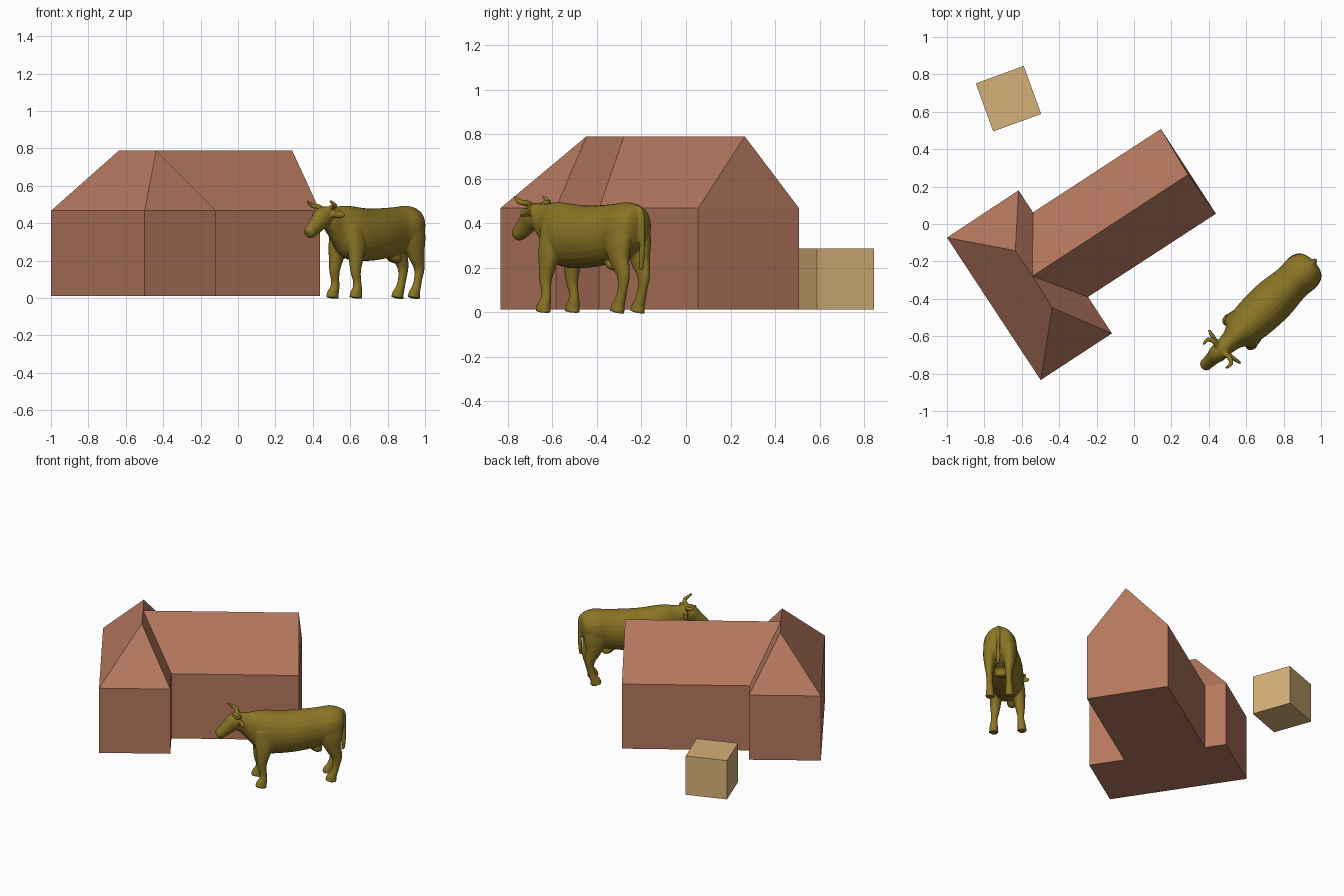
import bpy, bmesh, math
from mathutils import Vector, Matrix


def srgb(r, g, b):
    f = lambda c: ((c / 255 + 0.055) / 1.055) ** 2.4 if c > 10 else c / 3294
    return (f(r), f(g), f(b), 1)


def material(name, rgb):
    m = bpy.data.materials.new(name)
    m.diffuse_color = srgb(*rgb)
    return m


BRICK = material("brick", (181, 120, 94))
STRAW = material("straw", (213, 177, 119))
HIDE = material("olive_hide", (138, 117, 37))


def add_object(name, bm, mat):
    bmesh.ops.recalc_face_normals(bm, faces=bm.faces[:])
    me = bpy.data.meshes.new(name)
    bm.to_mesh(me)
    bm.free()
    me.materials.append(mat)
    ob = bpy.data.objects.new(name, me)
    bpy.context.collection.objects.link(ob)
    return ob


# Barn: T-shaped footprint, hipped cross wing, gabled main wing
BASE, EAVE, RIDGE = 0.012, 0.467, 0.79
plan = [(-1, -0.073), (-0.617, 0.18), (-0.54, 0.062), (0.144, 0.508),
        (0.438, 0.055), (-0.246, -0.39), (-0.118, -0.585), (-0.499, -0.834)]
ridge = [(-0.635, -0.142), (-0.543, -0.279), (-0.437, -0.447), (0.289, 0.264)]
bm = bmesh.new()
low = [bm.verts.new((x, y, BASE)) for x, y in plan]
a, b, c, d, e, f, g, h = eave = [bm.verts.new((x, y, EAVE)) for x, y in plan]
r1, r2, r3, r4 = [bm.verts.new((x, y, RIDGE)) for x, y in ridge]
bm.faces.new(low)
for i in range(8):
    j = (i + 1) % 8
    bm.faces.new((low[i], low[j], eave[j], eave[i]))
for roof in ((a, b, r1), (b, c, r2, r1), (c, d, r4, r2), (d, e, r4),
             (e, f, r2, r4), (f, g, r3, r2), (g, h, r3), (h, a, r1, r2, r3)):
    bm.faces.new(roof)
add_object("barn", bm, BRICK)

# Bale
bm = bmesh.new()
bmesh.ops.create_cube(bm, size=0.273)
bale = add_object("bale", bm, STRAW)
bale.location = (-0.671, 0.67, 0.012 + 0.1365)
bale.rotation_euler.z = math.radians(20)


# Cow, in local axes: x forward, y left, z up
def smooth_path(pts, n=4):
    """Catmull-Rom interpolation of (x, y, z, side radius, other radius)."""
    P = [Vector(p) for p in pts]
    out = []
    for i in range(len(P) - 1):
        p0, p1, p2, p3 = P[max(i - 1, 0)], P[i], P[i + 1], P[min(i + 2, len(P) - 1)]
        for k in range(n):
            t = k / n
            out.append(0.5 * (2 * p1 + (p2 - p0) * t + (2 * p0 - 5 * p1 + 4 * p2 - p3) * t * t
                              + (3 * p1 - p0 - 3 * p2 + p3) * t ** 3))
    return out + [P[-1]]


def tube(bm, pts, side=(0, 1, 0), upright=False, sides=16):
    path = smooth_path(pts)
    pos = [Vector(p[:3]) for p in path]
    rings = []
    for i, p in enumerate(path):
        tan = (pos[min(i + 1, len(pos) - 1)] - pos[max(i - 1, 0)]).normalized()
        if upright:
            tan = Vector((1, 0, 0))
        s = Vector(side)
        u = (s - tan * s.dot(tan)).normalized()
        w = tan.cross(u)
        rings.append([bm.verts.new(pos[i] + u * p[3] * math.cos(q) + w * p[4] * math.sin(q))
                      for q in (2 * math.pi * k / sides for k in range(sides))])
    for A, B in zip(rings, rings[1:]):
        for k in range(sides):
            j = (k + 1) % sides
            bm.faces.new((A[k], A[j], B[j], B[k]))
    bm.faces.new(rings[0])
    bm.faces.new(rings[-1])


bm = bmesh.new()
# Body and neck: (forward, top, bottom, half width)
body = [(-0.085, 0.44, 0.37, 0.03), (-0.065, 0.475, 0.30, 0.08), (0.0, 0.494, 0.25, 0.107),
        (0.08, 0.487, 0.225, 0.103), (0.2, 0.48, 0.205, 0.117), (0.3, 0.48, 0.198, 0.117),
        (0.4, 0.491, 0.20, 0.108), (0.465, 0.494, 0.225, 0.088), (0.52, 0.488, 0.285, 0.06),
        (0.57, 0.487, 0.345, 0.05), (0.6, 0.475, 0.37, 0.035)]
tube(bm, [(x, 0, (t + b) / 2, w, (t - b) / 2) for x, t, b, w in body], upright=True, sides=24)
# Head
tube(bm, [(0.565, 0, 0.45, 0.04, 0.042), (0.615, 0, 0.432, 0.05, 0.057),
          (0.66, 0, 0.395, 0.039, 0.047), (0.7, 0, 0.362, 0.034, 0.038),
          (0.72, 0, 0.35, 0.032, 0.033), (0.733, 0, 0.343, 0.02, 0.022)])
# Udder
tube(bm, [(0.07, 0, 0.235, 0.03, 0.03), (0.09, 0, 0.215, 0.045, 0.045),
          (0.1, 0, 0.195, 0.03, 0.03)])
# Tail with tuft
tube(bm, [(-0.06, 0, 0.47, 0.014, 0.014), (-0.09, 0, 0.44, 0.012, 0.012),
          (-0.094, 0, 0.34, 0.011, 0.011), (-0.088, 0, 0.25, 0.014, 0.014),
          (-0.085, 0, 0.19, 0.01, 0.01)], sides=10)
for s in (1, -1):
    # Front leg
    tube(bm, [(0.43, s * 0.06, 0.38, 0.04, 0.065), (0.435, s * 0.072, 0.28, 0.042, 0.06),
              (0.447, s * 0.078, 0.2, 0.035, 0.04), (0.452, s * 0.082, 0.14, 0.027, 0.029),
              (0.444, s * 0.085, 0.09, 0.021, 0.023), (0.446, s * 0.088, 0.05, 0.025, 0.027),
              (0.456, s * 0.09, 0.025, 0.028, 0.035), (0.46, s * 0.09, 0.0, 0.031, 0.038)])
    # Hind leg
    tube(bm, [(0.01, s * 0.05, 0.42, 0.05, 0.07), (0.005, s * 0.06, 0.32, 0.048, 0.078),
              (-0.012, s * 0.064, 0.235, 0.036, 0.053), (-0.035, s * 0.063, 0.165, 0.025, 0.034),
              (-0.028, s * 0.062, 0.1, 0.02, 0.024), (-0.012, s * 0.062, 0.05, 0.024, 0.026),
              (0.0, s * 0.063, 0.025, 0.027, 0.034), (0.006, s * 0.063, 0.0, 0.03, 0.037)])
    # Horn
    tube(bm, [(0.6, s * 0.025, 0.475, 0.015, 0.015), (0.595, s * 0.06, 0.49, 0.014, 0.014),
              (0.613, s * 0.09, 0.495, 0.012, 0.012), (0.648, s * 0.087, 0.522, 0.007, 0.007)],
         side=(0, 0, 1), sides=10)
    # Ear
    tube(bm, [(0.59, s * 0.035, 0.45, 0.012, 0.012), (0.583, s * 0.075, 0.448, 0.021, 0.012),
              (0.578, s * 0.102, 0.445, 0.018, 0.01), (0.573, s * 0.125, 0.44, 0.007, 0.007)],
         side=(0, 0, 1), sides=10)
cow = add_object("cow", bm, HIDE)
cow.matrix_world = Matrix.Translation((0.90, -0.26, 0)) @ Matrix.Rotation(math.atan2(-0.69, -0.724), 4, 'Z')

# Fuse the parts into one smooth skin
fuse = cow.modifiers.new("fuse", 'REMESH')
fuse.mode = 'VOXEL'
fuse.voxel_size = 0.006
fuse.use_smooth_shade = True
soften = cow.modifiers.new("soften", 'SMOOTH')
soften.factor = 0.5
soften.iterations = 4
